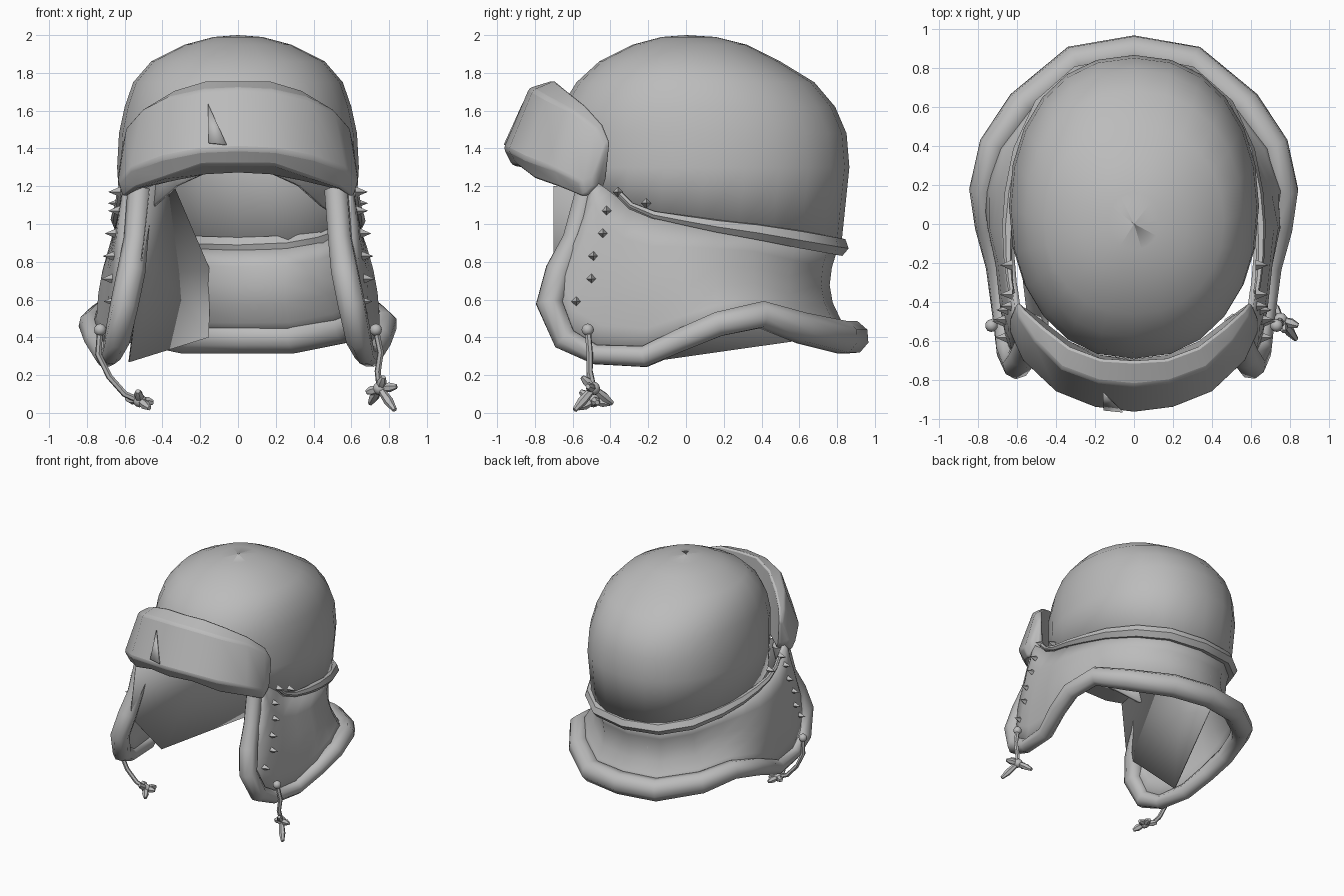
import bpy, bmesh, math
from mathutils import Vector, Matrix
from mathutils.bvhtree import BVHTree

if "Cube" in bpy.data.objects:
    bpy.data.objects.remove(bpy.data.objects["Cube"])

grey = bpy.data.materials.new("plain grey")
grey.use_nodes = True
grey.diffuse_color = (0.5, 0.5, 0.5, 1)
grey.node_tree.nodes["Principled BSDF"].inputs["Base Color"].default_value = (0.5, 0.5, 0.5, 1)


def finish(ob, angle=35):
    if not ob.data.materials:
        ob.data.materials.append(grey)
    bpy.ops.object.select_all(action='DESELECT')
    ob.select_set(True)
    bpy.context.view_layer.objects.active = ob
    bpy.ops.object.shade_smooth_by_angle(angle=math.radians(angle))
    return ob


def from_bmesh(name, bm, angle=35):
    bmesh.ops.remove_doubles(bm, verts=bm.verts, dist=0.0005)
    bmesh.ops.recalc_face_normals(bm, faces=bm.faces)
    me = bpy.data.meshes.new(name)
    bm.to_mesh(me)
    bm.free()
    ob = bpy.data.objects.new(name, me)
    bpy.context.collection.objects.link(ob)
    return finish(ob, angle)


def loft(name, rows, closed=False, caps=False, angle=35):
    """Skin a list of equally long point rows."""
    bm = bmesh.new()
    grid = [[bm.verts.new(p) for p in row] for row in rows]
    n = len(rows[0])
    for a, b in zip(grid, grid[1:]):
        for j in range(n if closed else n - 1):
            k = (j + 1) % n
            bm.faces.new((a[j], a[k], b[k], b[j]))
    if caps:
        bm.faces.new(grid[0])
        bm.faces.new(grid[-1])
    return from_bmesh(name, bm, angle)


def tube(name, path, sides=8):
    """Round tube through points given as (x, y, z, radius)."""
    pts = [Vector(p[:3]) for p in path]
    rows = []
    ref = None
    for i, p in enumerate(pts):
        d = (pts[min(i + 1, len(pts) - 1)] - pts[max(i - 1, 0)]).normalized()
        if ref is None:
            ref = d.orthogonal()
        ref = (ref - d * ref.dot(d)).normalized()
        side = d.cross(ref)
        rows.append([p + path[i][3] * (ref * math.cos(2 * math.pi * k / sides)
                     + side * math.sin(2 * math.pi * k / sides)) for k in range(sides)])
    return loft(name, rows, closed=True, caps=True, angle=50)


def mirrored(half):
    """Extend a centre-to-left list of points to both sides."""
    return [(-p[0],) + tuple(p[1:]) for p in reversed(half[1:])] + half


def thicken(ob, t):
    m = ob.modifiers.new("thickness", 'SOLIDIFY')
    m.thickness = t
    m.offset = -1


# Crown: rings of (height, half width, front y, back y), lowest one tilted
crown_rings = [(None, .62, -.68, .82), (1.3, .64, -.68, .865), (1.48, .63, -.69, .85),
               (1.62, .60, -.66, .79), (1.75, .555, -.58, .68), (1.86, .46, -.46, .50),
               (1.95, .28, -.28, .32), (1.99, .13, -.13, .16), (2.0, .001, 0, .002)]
rows = []
for z, w, front, back in crown_rings:
    row = []
    for k in range(24):
        a = 2 * math.pi * k / 24
        c, s = math.cos(a), math.sin(a)
        x = w * math.copysign(abs(c) ** .9, c)
        y = (front + back) / 2 + (back - front) / 2 * math.copysign(abs(s) ** .95, s)
        low = .99 - .15 * y + .75 * max(0, -y - .42)
        row.append((x, y, low if z is None else max(z, low + .04)))
    rows.append(row)
crown = loft("crown", rows, closed=True)
thicken(crown, .03)

# Neck guard and ear flaps: lower edge with trim radius, and upper edge
lower = mirrored([(0, .88, .40, .09), (.30, .83, .40, .09), (.57, .61, .45, .085),
                  (.72, .40, .52, .075), (.775, .17, .47, .07), (.75, -.02, .39, .065),
                  (.70, -.22, .30, .06), (.67, -.48, .31, .055), (.64, -.64, .39, .07),
                  (.60, -.72, .58, .075), (.565, -.67, .75, .075), (.54, -.59, .92, .065),
                  (.52, -.52, 1.18, .065)])
upper = mirrored([(0, .80, .86), (.28, .75, .87), (.46, .59, .9), (.57, .36, .94),
                  (.62, .15, .97), (.64, -.02, 1.0), (.64, -.18, 1.03), (.63, -.30, 1.08),
                  (.62, -.36, 1.14), (.615, -.40, 1.17), (.61, -.44, 1.2), (.6, -.47, 1.22),
                  (.59, -.49, 1.25)])
rows = []
for i in range(6):
    t = i / 5
    row = []
    for u, l in zip(upper, lower):
        p = Vector(u).lerp(Vector(l[:3]), t)
        bow = math.sin(math.pi * t)
        if p.y > .1:
            p -= Vector((p.x, p.y, 0)).normalized() * .075 * bow * min(1, (p.y - .1) * 2)
        else:
            p.x += math.copysign(.035 * bow, p.x)
        row.append(p)
    rows.append(row)
flaps = loft("ear_flaps_and_neck_guard", rows)
thicken(flaps, .03)
surface = BVHTree.FromPolygons([v.co.copy() for v in flaps.data.vertices],
                               [tuple(p.vertices) for p in flaps.data.polygons])

# Rolled edge trim and the tapering band below the crown
tube("edge_trim", lower)
tube("crown_band", [(x * 1.01, y + .01, z + .02, .016 + .036 * min(1, max(0, (y + .3) / .8)))
                    for x, y, z in upper[4:-4]], 6)

# Turned-up front brim: each station is (x, y, z) for five profile corners
stations = [
    [(0, -.70, 1.76), (0, -.83, 1.72), (0, -.965, 1.40), (0, -.92, 1.31), (0, -.69, 1.27)],
    [(.17, -.69, 1.76), (.18, -.81, 1.71), (.20, -.94, 1.39), (.19, -.89, 1.31), (.17, -.67, 1.26)],
    [(.33, -.63, 1.71), (.37, -.74, 1.67), (.40, -.86, 1.35), (.39, -.80, 1.24), (.33, -.60, 1.23)],
    [(.46, -.53, 1.63), (.51, -.60, 1.60), (.57, -.70, 1.29), (.54, -.66, 1.19), (.46, -.50, 1.20)],
    [(.56, -.44, 1.53), (.59, -.48, 1.51), (.635, -.56, 1.22), (.61, -.54, 1.14), (.54, -.44, 1.18)],
    [(.59, -.40, 1.43), (.61, -.42, 1.42), (.635, -.48, 1.26), (.62, -.48, 1.20), (.58, -.42, 1.25)]]
right = [[(-x, y, z) for x, y, z in st] for st in reversed(stations[1:])]
brim = loft("front_brim", right + stations, closed=True, caps=True, angle=45)
bev = brim.modifiers.new("soft edges", 'BEVEL')
bev.width = .035
bev.segments = 2

# Small fold where the brim overlaps itself
bm = bmesh.new()
fold = [bm.verts.new(p) for p in [(-.16, -.865, 1.64), (-.155, -.955, 1.43), (-.06, -.965, 1.42)]]
bm.faces.new(fold)
thicken(from_bmesh("brim_fold", bm), .008)

# Loose lining sheet hanging inside the right flap
bm = bmesh.new()
corners = [(-.47, -.70, 1.2), (-.52, -.70, .75), (-.58, -.2, .27), (-.16, .72, .40),
           (-.15, .74, .75), (-.36, .1, 1.24)]
hub = bm.verts.new((-.42, .05, .75))
ring = [bm.verts.new(p) for p in corners]
for a, b in zip(ring, ring[1:] + ring[:1]):
    bm.faces.new((hub, a, b))
thicken(from_bmesh("lining_sheet", bm), .006)

# Spiked studs along the front of each flap
studs = [(-.36, 1.17), (-.21, 1.11), (-.42, 1.07), (-.44, .95), (-.49, .83), (-.50, .71), (-.58, .59)]
for side, label in ((1, "left"), (-1, "right")):
    bm = bmesh.new()
    for y, z in studs:
        hit = surface.ray_cast(Vector((2 * side, y, z)), Vector((-side, 0, 0)))[0]
        x = hit.x if hit else .63 * side
        place = Matrix.Translation((x + side * .025, y, z)) @ Matrix.Rotation(side * math.pi / 2, 4, 'Y')
        bmesh.ops.create_cone(bm, cap_ends=True, segments=4, radius1=.028, radius2=0,
                              depth=.065, matrix=place)
    from_bmesh(label + "_studs", bm, 20)

# Tie cords: bead, cord, knot and loose ends
cords = {
    "left": [(.73, -.52, .44), (.755, -.51, .32), (.74, -.51, .22), (.75, -.49, .13)],
    "right": [(-.73, -.52, .44), (-.74, -.51, .31), (-.68, -.51, .19), (-.60, -.50, .10), (-.52, -.49, .065)]}
ends = {
    "left": [(.08, -.10, -.115), (.09, -.03, .01), (-.05, .10, -.08), (.02, -.06, .06), (-.07, .02, -.02)],
    "right": [(.07, .02, -.01), (.05, -.08, -.04), (-.07, .06, .01), (.03, .09, -.015), (-.01, -.07, .05)]}
for label, path in cords.items():
    tube(label + "_cord", [p + (.017,) for p in path], 6)
    knot = Vector(path[-1])
    for name, centre, radius in (("bead", path[0], .033), ("knot", knot, .036)):
        bm = bmesh.new()
        bmesh.ops.create_icosphere(bm, subdivisions=2, radius=radius,
                                   matrix=Matrix.Translation(centre))
        from_bmesh(label + "_" + name, bm)
    for i, offset in enumerate(ends[label]):
        mid = knot + Vector(offset) * .6
        tip = knot + Vector(offset)
        tube(f"{label}_cord_end_{i + 1}", [(*knot, .018), (*mid, .026), (*tip, .013)], 6)
